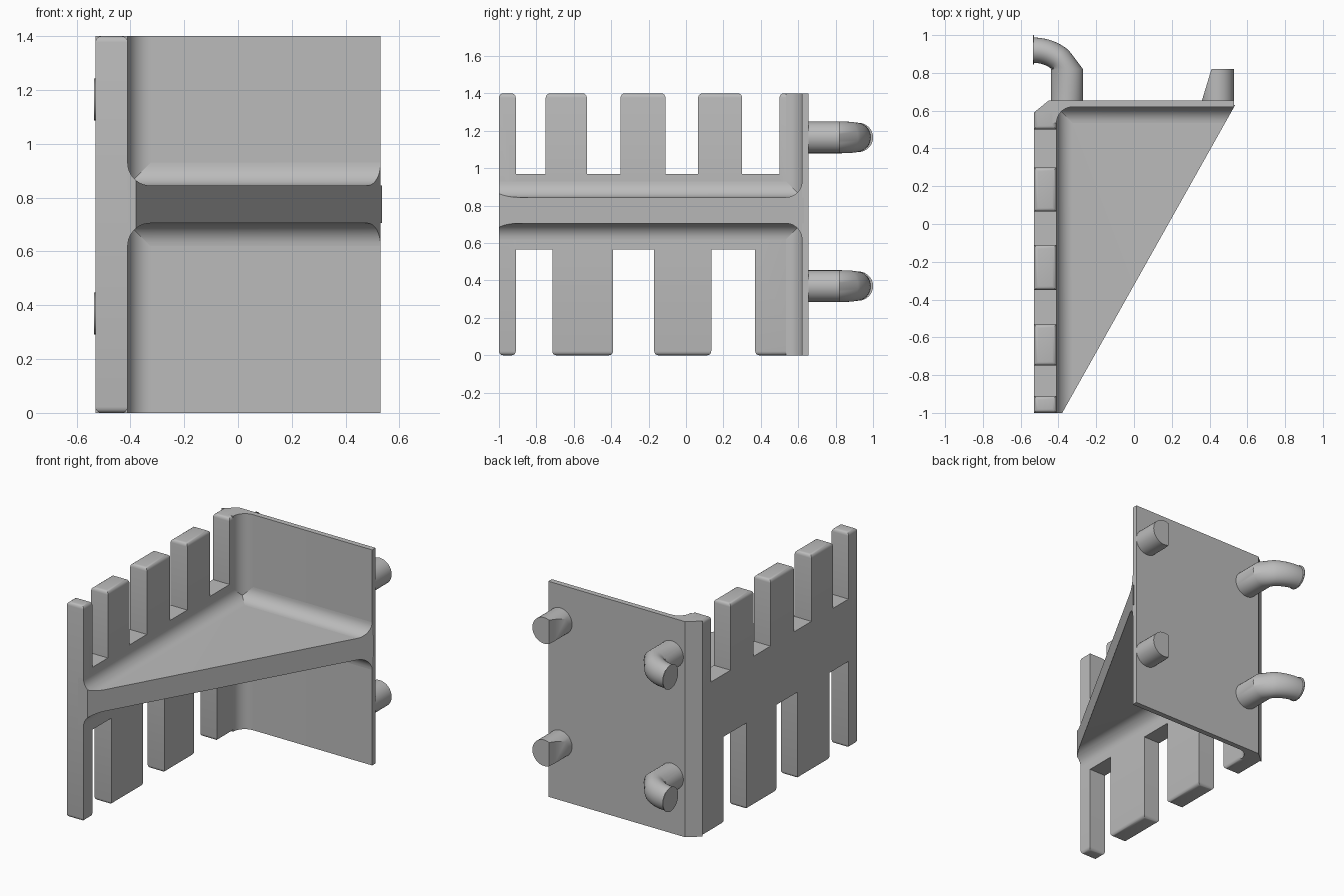
import bpy, bmesh
from math import sin, cos, pi, radians
from mathutils import Vector

cube = bpy.data.objects.get("Cube")
if cube:
    bpy.data.objects.remove(cube)

grey = bpy.data.materials.new("light_grey")
grey.use_nodes = True
GREY = (0.5, 0.5, 0.5, 1)
grey.diffuse_color = GREY
grey.node_tree.nodes["Principled BSDF"].inputs["Base Color"].default_value = GREY

HEIGHT = 1.4
OUT, IN = -0.53, -0.41        # comb faces in x
RIGHT = 0.53
PLATE, BACK = 0.62, 0.655     # back plate faces in y
LOW, HIGH = 0.705, 0.845      # shelf faces in z
R = 0.085                     # fillet radius
PEG_Z = (0.37, 1.165)


def finish(name, bm):
    bmesh.ops.recalc_face_normals(bm, faces=bm.faces)
    mesh = bpy.data.meshes.new(name)
    bm.to_mesh(mesh)
    bm.free()
    mesh.materials.append(grey)
    obj = bpy.data.objects.new(name, mesh)
    bpy.context.collection.objects.link(obj)
    bpy.ops.object.select_all(action='DESELECT')
    obj.select_set(True)
    bpy.context.view_layer.objects.active = obj
    bpy.ops.object.shade_smooth_by_angle(angle=radians(35))
    return obj


def prism(points, offset):
    """Closed profile swept along a straight offset."""
    bm = bmesh.new()
    face = bm.faces.new([bm.verts.new(p) for p in points])
    new = bmesh.ops.extrude_face_region(bm, geom=[face])["geom"]
    bmesh.ops.translate(bm, vec=offset,
                        verts=[v for v in new if isinstance(v, bmesh.types.BMVert)])
    return bm


def cut(bm, point, normal):
    """Remove what lies beyond a plane and close the cut."""
    bmesh.ops.bisect_plane(bm, geom=bm.verts[:] + bm.edges[:] + bm.faces[:],
                           plane_co=point, plane_no=normal, clear_outer=True)
    bmesh.ops.holes_fill(bm, edges=[e for e in bm.edges if e.is_boundary])


def fillet(cx, cy, start, end, steps=10):
    angles = [radians(start + (end - start) * i / steps) for i in range(steps + 1)]
    return [(cx + R * cos(a), cy + R * sin(a)) for a in angles]


def loft(rings):
    """Skin a list of equal rings and cap both ends."""
    bm = bmesh.new()
    rows = [[bm.verts.new(p) for p in ring] for ring in rings]
    n = len(rows[0])
    for a, b in zip(rows, rows[1:]):
        for i in range(n):
            j = (i + 1) % n
            bm.faces.new((a[i], a[j], b[j], b[i]))
    bm.faces.new(rows[0])
    bm.faces.new(rows[-1])
    return bm


def ring(cx, cy, z, angle, r, rz, n=32):
    """Ellipse standing upright, its flat axis turned by angle."""
    return [(cx + r * cos(t) * cos(angle), cy + r * cos(t) * sin(angle), z + rz * sin(t))
            for t in (2 * pi * i / n for i in range(n))]


# Comb: side plate with slots from above and below
upper_slots = [(-0.91, -0.75), (-0.53, -0.35), (-0.11, 0.065), (0.30, 0.50)]
lower_slots = [(-0.91, -0.715), (-0.39, -0.17), (0.135, 0.37)]
COMB_END = 0.59


def toothed(slots, tip, root):
    row = [(-1, tip)]
    for a, b in slots:
        row += [(a, tip), (a, root), (b, root), (b, tip)]
    return row + [(COMB_END, tip)]


outline = toothed(lower_slots, 0, 0.565) + toothed(upper_slots, HEIGHT, 0.97)[::-1]
bm = prism([(OUT, y, z) for y, z in outline], (IN - OUT, 0, 0))
bmesh.ops.recalc_face_normals(bm, faces=bm.faces)
rims = [e for e in bm.edges
        if abs(e.verts[0].co.z - e.verts[1].co.z) < 1e-4
        and min(v.co.y for v in e.verts) < COMB_END - 1e-4]
bmesh.ops.bevel(bm, geom=rims, offset=0.022, segments=4, profile=0.5, affect='EDGES')
finish("comb_plate", bm)

# Back plate with chamfered outer corner and filleted inner corner
profile = [(OUT, COMB_END), (-0.45, BACK), (RIGHT, BACK), (RIGHT, PLATE)]
profile += fillet(IN + R, PLATE - R, 90, 180)
profile += [(-0.45, PLATE - R), (-0.45, COMB_END)]
finish("back_plate", prism([(x, y, 0) for x, y in profile], (0, 0, HEIGHT)))

# Triangular shelf flaring into the comb, cut along the diagonal
edge_point = Vector((-0.38, -1, 0))
edge_normal = Vector((PLATE + 1, -(RIGHT + 0.38), 0)).normalized()
profile = [(RIGHT + 0.1, HIGH)] + fillet(IN + R, HIGH + R, 270, 180)
profile += [(IN - 0.04, HIGH + R), (IN - 0.04, LOW - R)]
profile += fillet(IN + R, LOW - R, 180, 90) + [(RIGHT + 0.1, LOW)]
bm = prism([(x, -1, z) for x, z in profile], (0, PLATE + 1.01, 0))
cut(bm, edge_point, edge_normal)
finish("shelf", bm)

# Fillet of the shelf into the back plate
profile = fillet(PLATE - R, HIGH + R, 270, 360)
profile += [(PLATE + 0.015, HIGH + R), (PLATE + 0.015, LOW - R)]
profile += fillet(PLATE - R, LOW - R, 0, 90)
bm = prism([(IN - 0.02, y, z) for y, z in profile], (RIGHT - IN + 0.02, 0, 0))
cut(bm, edge_point, edge_normal)
finish("shelf_back_fillet", bm)

# Wall pegs: straight slanted ones on the left, hooks on the right
for label, z in zip(("lower", "upper"), PEG_Z):
    bm = loft([ring(0.445, y, z, 0, 0.085, 0.085) for y in (0.64, 0.82)])
    cut(bm, (0.36, BACK, z), Vector((-0.165, 0.05, 0)).normalized())
    finish(label + "_peg", bm)

    rings = [ring(-0.355, y, z, 0, 0.085, 0.085) for y in (0.64, 0.82)]
    for i in range(9):
        a = radians(50 + 5 * i)
        rings.append(ring(OUT + 0.22 * cos(a), 0.70 + 0.22 * sin(a), z, a,
                          0.067, 0.084 - 0.001 * i))
    finish(label + "_hook", loft(rings))
    finish(label + "_hook_cap",
           loft([ring(x, 0.922, z, pi / 2, 0.078, 0.078) for x in (OUT, OUT - 0.005)]))
